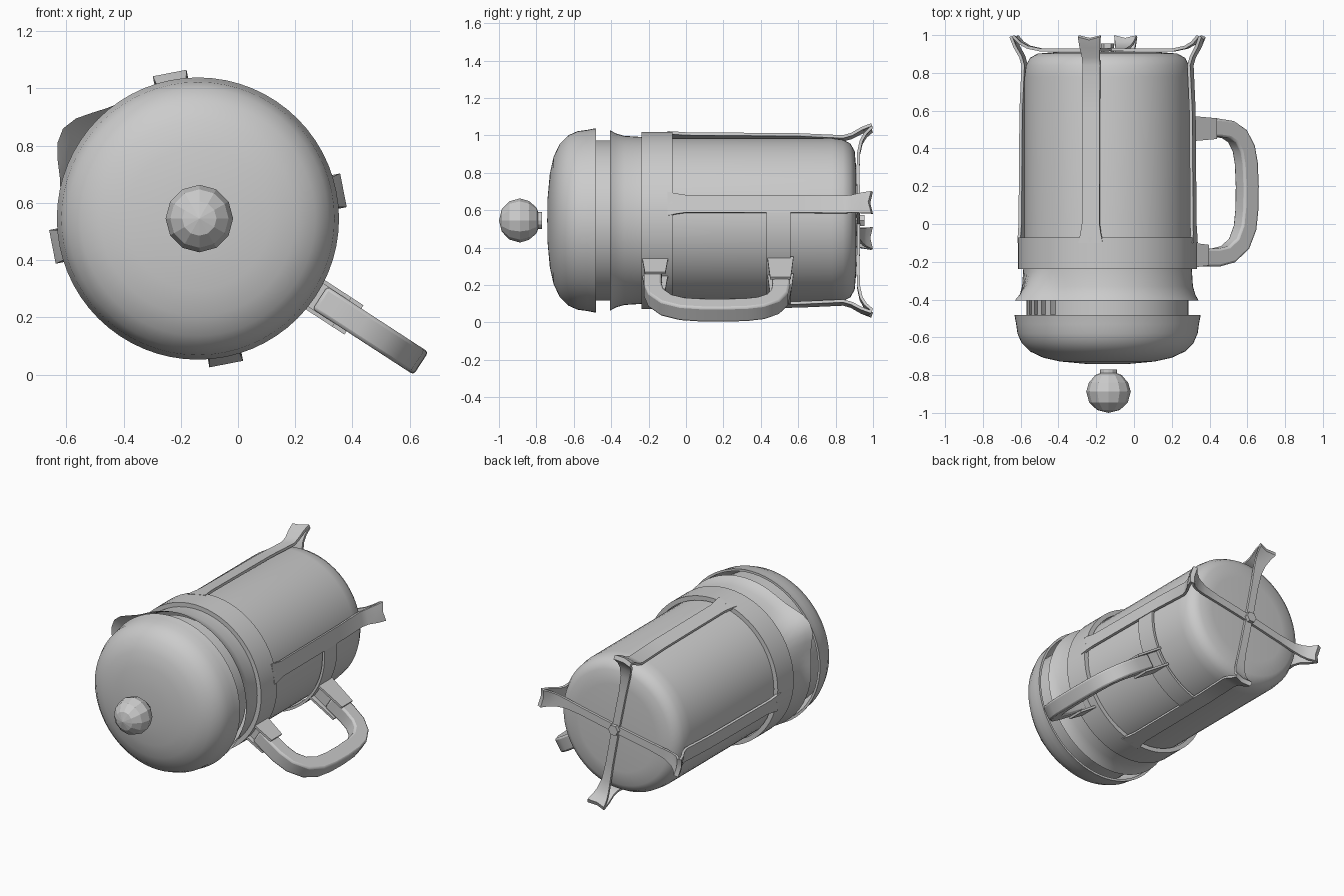
import bpy, bmesh
from math import sin, cos, radians, pi, exp
from mathutils import Vector

if "Cube" in bpy.data.objects:
    bpy.data.objects.remove(bpy.data.objects["Cube"])

CX, CZ = -0.14, 0.545          # long axis of the pot, parallel to y
HANDLE = radians(-33)
SPOUT = radians(147)
STRAPS = [radians(11 + 90 * i) for i in range(4)]


def place(a, r, y, t=0.0):
    """Point at angle a, radius r, depth y, with tangential offset t."""
    return Vector((CX + r * cos(a) - t * sin(a), y, CZ + r * sin(a) + t * cos(a)))


def finish(bm, name, smooth=True, angle=35):
    bmesh.ops.remove_doubles(bm, verts=bm.verts, dist=1e-5)
    bmesh.ops.recalc_face_normals(bm, faces=bm.faces)
    me = bpy.data.meshes.new(name)
    bm.to_mesh(me)
    bm.free()
    ob = bpy.data.objects.new(name, me)
    bpy.context.collection.objects.link(ob)
    if smooth:
        bpy.ops.object.select_all(action='DESELECT')
        bpy.context.view_layer.objects.active = ob
        ob.select_set(True)
        bpy.ops.object.shade_smooth_by_angle(angle=radians(angle))
    return ob


def lathe(name, profile, n=64, a0=0.0, a1=2 * pi, bulge=None, skip=None, smooth=True):
    """Turn (radius, y) points about the long axis."""
    bm = bmesh.new()
    rows = []
    for i in range(n + 1):
        a = a0 + (a1 - a0) * i / n
        rows.append([bm.verts.new(place(a, r + (bulge(a, y) if bulge else 0), y))
                     for r, y in profile])
    for i in range(n):
        if skip and skip(a0 + (a1 - a0) * (i + 0.5) / n, i):
            continue
        for j in range(len(profile) - 1):
            bm.faces.new((rows[i][j], rows[i + 1][j], rows[i + 1][j + 1], rows[i][j + 1]))
    bmesh.ops.dissolve_degenerate(bm, dist=1e-6, edges=bm.edges)
    return finish(bm, name, smooth)


def ribbon(name, a, path, thick):
    """Flat bar along (radius, y, width, edge curl) points in the plane at angle a."""
    bm = bmesh.new()
    rings = []
    for i, (r, y, w, curl) in enumerate(path):
        p, q = path[max(i - 1, 0)], path[min(i + 1, len(path) - 1)]
        d = Vector((q[0] - p[0], q[1] - p[1])).normalized()
        nr, ny = d.y * thick / 2, -d.x * thick / 2
        ring = [place(a, r + s * nr, y + s * ny + (curl if k else 0), k * w / 2)
                for s, k in ((1, -1), (1, 0), (1, 1), (-1, 1), (-1, 0), (-1, -1))]
        rings.append([bm.verts.new(v) for v in ring])
    for A, B in zip(rings, rings[1:]):
        for j in range(6):
            k = (j + 1) % 6
            bm.faces.new((A[j], A[k], B[k], B[j]))
    bm.faces.new(rings[0])
    bm.faces.new(rings[-1])
    return finish(bm, name)


def spout(a, y):
    d = (a - SPOUT) / radians(14)
    return 0.085 * exp(-d * d) * max(0, min(1, (-0.26 - y) / 0.14))


# Beaker with flared rim and pouring lip
lathe("beaker", [(0.482, -0.405), (0.465, -0.375), (0.452, -0.33), (0.447, -0.25),
                 (0.44, -0.15), (0.44, 0.78), (0.432, 0.84), (0.41, 0.88),
                 (0.37, 0.902), (0.28, 0.91), (0, 0.912)], bulge=spout)

# Domed lid, hollow behind
lathe("lid", [(0, -0.742), (0.12, -0.74), (0.25, -0.728), (0.34, -0.708), (0.41, -0.675),
              (0.455, -0.63), (0.477, -0.58), (0.484, -0.53), (0.493, -0.482),
              (0.478, -0.482), (0.465, -0.57), (0.43, -0.63), (0.3, -0.695), (0, -0.715)])

# Inner lid collar, slotted towards the spout
lathe("lid_collar", [(0.428, -0.64), (0.428, -0.48)], 72)
lathe("lid_strainer", [(0.428, -0.48), (0.428, -0.33)], 72,
      skip=lambda a, i: abs(a - SPOUT) < radians(20) and i % 2 == 0)

# Faceted knob and its neck
knob = lathe("knob", [(0, -1.0), (0.06, -0.985), (0.102, -0.945), (0.118, -0.888),
                      (0.104, -0.84), (0.07, -0.8), (0.045, -0.79), (0.045, -0.77),
                      (0, -0.77)], 12, smooth=False)
knob.location.x = 0.005

# Metal frame band
lathe("frame_band", [(0.445, -0.238), (0.474, -0.238), (0.474, -0.072),
                     (0.445, -0.072), (0.445, -0.238)])

# Four straps that flare into feet and fold back under the base
foot = [(0.466, -0.1, 0.13, 0), (0.465, -0.05, 0.11, 0), (0.463, 0.0, 0.095, 0),
        (0.458, 0.6, 0.095, 0), (0.447, 0.84, 0.095, 0), (0.46, 0.885, 0.095, 0),
        (0.49, 0.935, 0.11, 0.004), (0.51, 0.975, 0.12, 0.016),
        (0.495, 0.978, 0.12, 0.014), (0.465, 0.955, 0.1, 0.004), (0.425, 0.936, 0.08, 0),
        (0.36, 0.922, 0.06, 0), (0.25, 0.92, 0.05, 0), (0.0, 0.924, 0.05, 0)]
for i, a in enumerate(STRAPS):
    ribbon(f"strap_foot_{i + 1}", a, foot, 0.016)

# Nut where the straps cross
lathe("base_nut", [(0, 0.955), (0.035, 0.955), (0.035, 0.91)], 6, smooth=False)

# Cross tie between two straps, carrying the handle
lathe("handle_tie", [(0.45, 0.43), (0.466, 0.43), (0.466, 0.56), (0.45, 0.56), (0.45, 0.43)],
      20, STRAPS[3] - 2 * pi, STRAPS[0])

# Handle loop
loop = [(0.51, -0.175), (0.58, -0.178), (0.68, -0.178), (0.76, -0.16), (0.83, -0.105),
        (0.868, -0.02), (0.88, 0.08), (0.882, 0.2), (0.876, 0.32), (0.86, 0.4),
        (0.82, 0.465), (0.76, 0.5), (0.68, 0.51), (0.56, 0.508)]
handle = ribbon("handle", HANDLE, [(r, y, 0.095, 0) for r, y in loop], 0.095)
bev = handle.modifiers.new("soft_edges", 'BEVEL')
bev.width, bev.segments, bev.limit_method = 0.012, 2, 'ANGLE'
bev.angle_limit = radians(50)

# Bracket plates clamping both handle ends
for label, y, reach in (("upper", -0.165, 0.6), ("lower", 0.505, 0.65)):
    for side in (-1, 1):
        bm = bmesh.new()
        bmesh.ops.create_cube(bm, size=1)
        for v in bm.verts:
            r = 0.45 if v.co.x < 0 else reach
            w = 0.14 if v.co.x < 0 else 0.11
            v.co = place(HANDLE, r, y + v.co.y * w, side * 0.054 + v.co.z * 0.014)
        finish(bm, f"{label}_bracket_{'left' if side < 0 else 'right'}", False)
    bm = bmesh.new()
    bmesh.ops.create_cube(bm, size=1)
    for v in bm.verts:
        v.co = place(HANDLE, 0.505 + v.co.x * 0.11, y + v.co.y * 0.07, v.co.z * 0.1)
    finish(bm, f"{label}_handle_block", False)
